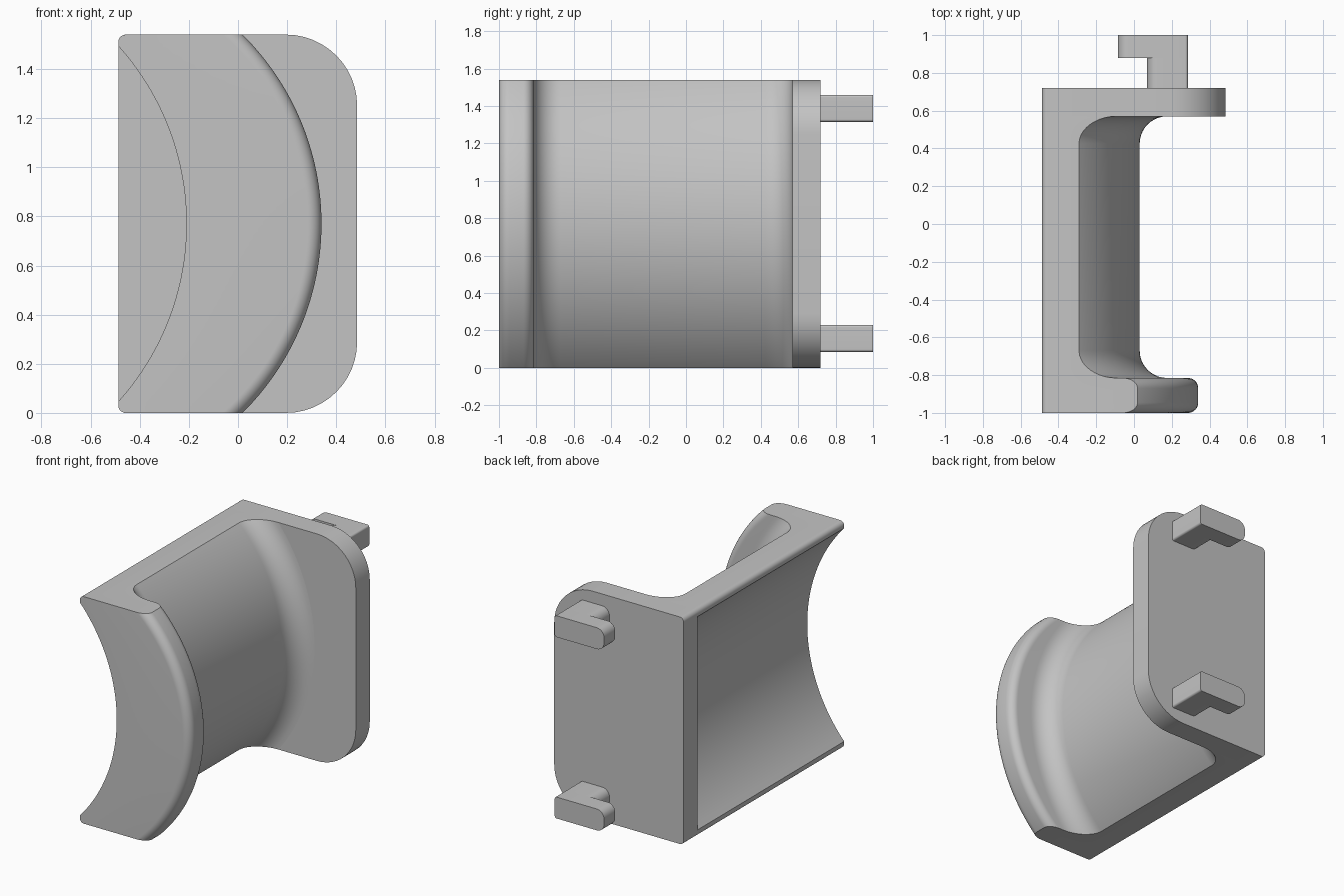
import bpy, bmesh, math

if "Cube" in bpy.data.objects:
    bpy.data.objects.remove(bpy.data.objects["Cube"], do_unlink=True)

HEIGHT = 1.54
MID = HEIGHT / 2
LEFT = -0.487          # flat edge plane
EDGE_R = 0.03          # small rounding on that edge
ARC_R = 1.083          # radius of the curved saddle
PLATE_Y = 0.57

grey = bpy.data.materials.new("plain_grey")
grey.use_nodes = True
grey.diffuse_color = (0.55, 0.55, 0.55, 1)
grey.node_tree.nodes["Principled BSDF"].inputs["Base Color"].default_value = (0.55, 0.55, 0.55, 1)


def finish(name, bm):
    bmesh.ops.recalc_face_normals(bm, faces=bm.faces)
    mesh = bpy.data.meshes.new(name)
    bm.to_mesh(mesh)
    bm.free()
    mesh.materials.append(grey)
    obj = bpy.data.objects.new(name, mesh)
    bpy.context.collection.objects.link(obj)
    bpy.ops.object.select_all(action="DESELECT")
    obj.select_set(True)
    bpy.context.view_layer.objects.active = obj
    bpy.ops.object.shade_smooth_by_angle(angle=math.radians(30))
    return obj


def loft(name, rings):
    """Closed solid through a list of equal-length rings."""
    bm = bmesh.new()
    rows = [[bm.verts.new(p) for p in ring] for ring in rings]
    count = len(rows[0])
    for a, b in zip(rows, rows[1:]):
        for i in range(count):
            j = (i + 1) % count
            bm.faces.new((a[i], a[j], b[j], b[i]))
    bm.faces.new(rows[0])
    bm.faces.new(rows[-1])
    return finish(name, bm)


def rounded_slab(name, x0, x1, y0, y1, z0, z1, r_left, r_right, steps=12):
    """Slab along y whose left and right corners have their own radii."""
    corners = ((x1, z1, -1, -1, r_right), (x0, z1, 1, -1, r_left),
               (x0, z0, 1, 1, r_left), (x1, z0, -1, 1, r_right))
    outline = []
    for k, (x, z, sx, sz, r) in enumerate(corners):
        for i in range(steps + 1):
            a = math.pi / 2 * (k + i / steps)
            outline.append((x + sx * r + r * math.cos(a), z + sz * r + r * math.sin(a)))
    return loft(name, [[(x, y, z) for x, z in outline] for y in (y0, y1)])


def arc_x(peak, offset, z):
    """x on a cylinder that peaks at mid height, grown by a radial offset."""
    return peak - ARC_R + math.sqrt((ARC_R + offset) ** 2 - (z - MID) ** 2)


def inner_x(z):
    """Hollow side, trimmed by the flat edge and its rounding."""
    edge = min(z, HEIGHT - z)
    flat = LEFT
    if edge < EDGE_R:
        flat += EDGE_R - math.sqrt(EDGE_R ** 2 - (EDGE_R - edge) ** 2)
    return max(arc_x(-0.21, 0, z), flat)


# Saddle profile: (peak x, radial offset, y) from the plate round to the lip front
SADDLE, LIP = 0.03, 0.34
FILLET, LIP_R, LIP_BACK = 0.145, 0.055, -0.815
quarter = [math.pi / 2 * i / 10 for i in range(11)]
profile = [(SADDLE, FILLET * (1 - math.sin(a)), PLATE_Y - FILLET * (1 - math.cos(a)))
           for a in quarter]
profile += [(SADDLE, FILLET * (1 - math.cos(a)), LIP_BACK + FILLET * (1 - math.sin(a)))
            for a in quarter]
profile += [(LIP, LIP_R * (math.sin(a) - 1), LIP_BACK - LIP_R * (1 - math.cos(a)))
            for a in quarter]
profile += [(LIP, LIP_R * (math.cos(a) - 1), -1 + LIP_R * (1 - math.sin(a)))
            for a in quarter]

# Heights, finer through the edge rounding and with a row where the trim begins
trim = MID - math.sqrt(ARC_R ** 2 - (LEFT + 0.21 + ARC_R) ** 2)
low = [EDGE_R * (1 - math.cos(a)) for a in quarter[::2]] + [trim]
levels = low + [trim + (HEIGHT - 2 * trim) * i / 48 for i in range(1, 48)]
levels += [HEIGHT - z for z in reversed(low)]

loft("curved_saddle", [
    [(arc_x(peak, off, z), y, z) for peak, off, y in profile]
    + [(inner_x(z), -1, z), (inner_x(z), PLATE_Y, z)]
    for z in levels])

# Flat mounting plate at the back
rounded_slab("back_plate", LEFT, 0.485, PLATE_Y, 0.72, 0, HEIGHT, EDGE_R, 0.29)

# Two L-shaped hooks behind the plate
for label, z0 in (("lower", 0.085), ("upper", 1.315)):
    z1 = z0 + 0.145
    rounded_slab(label + "_hook_arm", 0.07, 0.285, 0.72, 0.88, z0, z1, 0.055, 0.014)
    rounded_slab(label + "_hook_tip", -0.085, 0.285, 0.88, 1.0, z0, z1, 0.055, 0.014)
